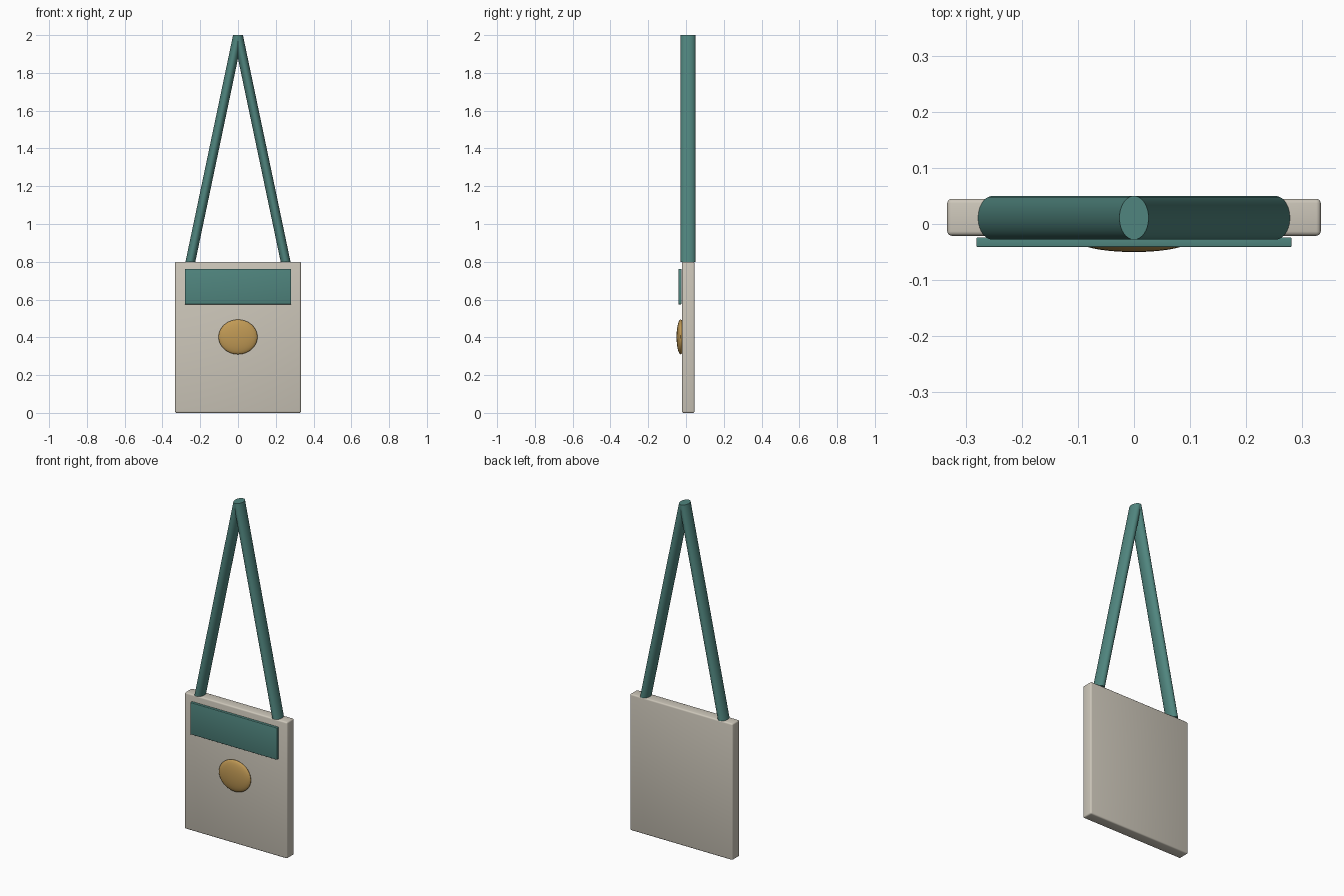
import bpy, bmesh, math
from mathutils import Matrix, Vector

if "Cube" in bpy.data.objects:
    bpy.data.objects.remove(bpy.data.objects["Cube"])


def material(name, rgb):
    m = bpy.data.materials.new(name)
    m.diffuse_color = (*rgb, 1.0)
    m.use_nodes = True
    m.node_tree.nodes["Principled BSDF"].inputs["Base Color"].default_value = m.diffuse_color
    return m


teal = material("teal", (0.08, 0.235, 0.21))
stone = material("warm grey", (0.61, 0.57, 0.49))
gold = material("gold", (0.53, 0.32, 0.09))


def finish(name, bm, mat, smooth=False):
    bmesh.ops.recalc_face_normals(bm, faces=bm.faces[:])
    me = bpy.data.meshes.new(name)
    bm.to_mesh(me)
    bm.free()
    me.materials.append(mat)
    ob = bpy.data.objects.new(name, me)
    bpy.context.collection.objects.link(ob)
    if smooth:
        bpy.ops.object.select_all(action='DESELECT')
        bpy.context.view_layer.objects.active = ob
        ob.select_set(True)
        bpy.ops.object.shade_smooth_by_angle(angle=math.radians(40))
    return ob


def box(name, lo, hi, mat, bevel):
    lo, hi = Vector(lo), Vector(hi)
    bm = bmesh.new()
    bmesh.ops.create_cube(bm, size=1.0, matrix=Matrix.Translation((lo + hi) / 2)
                          @ Matrix.Diagonal((*(hi - lo), 1)))
    bmesh.ops.bevel(bm, geom=bm.edges[:], offset=bevel, segments=3,
                    profile=0.5, affect='EDGES')
    return finish(name, bm, mat, True)


# Badge card and the coloured band across its front
box("card", (-0.333, -0.021, 0), (0.333, 0.045, 0.8), stone, 0.008)
box("header_band", (-0.281, -0.041, 0.575), (0.281, -0.024, 0.762), teal, 0.002)

# Domed round emblem
bm = bmesh.new()
bmesh.ops.create_uvsphere(bm, u_segments=40, v_segments=20, radius=1.0,
                          matrix=Matrix.Translation((0, -0.028, 0.402))
                          @ Matrix.Diagonal((0.103, 0.022, 0.092, 1)))
finish("round_emblem", bm, gold, True)

# Two leaning straps: oval section, level ends, meeting at the top
for side, label in ((-1, "left"), (1, "right")):
    bm = bmesh.new()
    rings = []
    for cx, z in ((side * 0.252, 0.8), (0, 2.0)):
        rings.append([bm.verts.new((cx + 0.026 * math.cos(a), 0.011 + 0.039 * math.sin(a), z))
                      for a in (math.tau * i / 40 for i in range(40))])
    for i in range(40):
        j = (i + 1) % 40
        bm.faces.new((rings[0][i], rings[0][j], rings[1][j], rings[1][i]))
    bm.faces.new(rings[0])
    bm.faces.new(rings[1])
    finish(label + "_strap", bm, teal, True)
